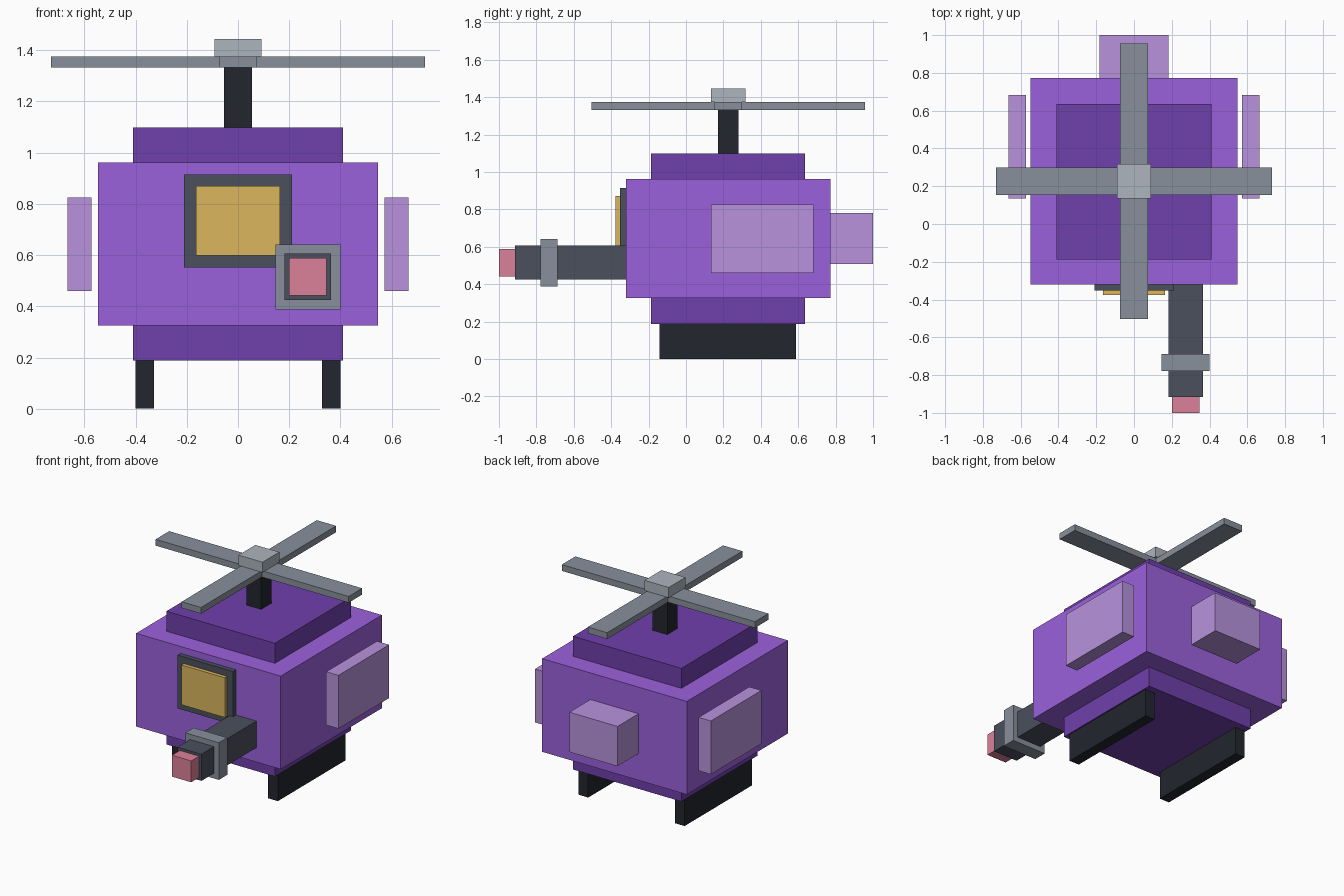
import bpy
import bmesh
from mathutils import Vector

if "Cube" in bpy.data.objects:
    bpy.data.objects.remove(bpy.data.objects["Cube"])


def material(name, r, g, b):
    m = bpy.data.materials.new(name)
    m.diffuse_color = (r, g, b, 1)
    m.use_nodes = True
    m.node_tree.nodes["Principled BSDF"].inputs["Base Color"].default_value = m.diffuse_color
    return m


purple = material("purple", 0.33, 0.12, 0.72)
deep_purple = material("deep_purple", 0.16, 0.05, 0.41)
lilac = material("lilac", 0.48, 0.29, 0.72)
black = material("black", 0.016, 0.019, 0.026)
slate = material("slate", 0.07, 0.08, 0.11)
steel = material("steel", 0.25, 0.28, 0.33)
light_steel = material("light_steel", 0.42, 0.46, 0.52)
amber = material("amber", 0.71, 0.47, 0.11)
pink = material("pink", 0.72, 0.22, 0.32)


def box(name, x, y, z, mat):
    """Box spanning the (min, max) pair given on each axis."""
    bm = bmesh.new()
    bmesh.ops.create_cube(bm, size=1)
    lo, hi = (Vector(p) for p in zip(x, y, z))
    bmesh.ops.scale(bm, vec=hi - lo, verts=bm.verts)
    mesh = bpy.data.meshes.new(name)
    bm.to_mesh(mesh)
    bm.free()
    mesh.materials.append(mat)
    obj = bpy.data.objects.new(name, mesh)
    obj.location = (lo + hi) / 2
    bpy.context.collection.objects.link(obj)
    return obj


def centred(c, half):
    return (c - half, c + half)


def pair(name, x, y, z, mat):
    """Matching boxes on the right and left sides."""
    box("right_" + name, x, y, z, mat)
    box("left_" + name, (-x[1], -x[0]), y, z, mat)


# Hull with narrower stepped core above and below
box("hull", (-0.547, 0.547), (-0.32, 0.773), (0.325, 0.962), purple)
box("hull_core", (-0.41, 0.41), (-0.187, 0.635), (0.188, 1.099), deep_purple)

# Side and rear pods, landing skids
pair("side_pod", (0.573, 0.665), (0.135, 0.682), (0.46, 0.825), lilac)
box("rear_pod", (-0.182, 0.182), (0.773, 1.0), (0.508, 0.78), lilac)
pair("skid", (0.328, 0.401), (-0.142, 0.588), (0, 0.188), black)

# Rotor: mast, crossed blades and cap
RY = 0.226
blade_z = (1.332, 1.375)
box("rotor_mast", (-0.055, 0.055), centred(RY, 0.055), (1.099, 1.332), black)
box("cross_blade", (-0.73, 0.73), centred(RY, 0.073), blade_z, steel)
box("long_blade", (-0.073, 0.073), centred(RY, 0.73), blade_z, steel)
box("rotor_cap", (-0.091, 0.091), centred(RY, 0.091), (1.375, 1.445), light_steel)

# Front window
box("window_frame", (-0.21, 0.21), (-0.352, -0.32), (0.551, 0.915), slate)
box("window_glass", (-0.164, 0.164), (-0.377, -0.352), (0.598, 0.87), amber)

# Front barrel with collar and tip
BX, BZ = 0.273, 0.515
for name, half, y, mat in (
    ("barrel", 0.091, (-0.915, -0.32), slate),
    ("barrel_collar", 0.127, (-0.778, -0.687), steel),
    ("barrel_tip", 0.073, (-1.0, -0.915), pink),
):
    box(name, centred(BX, half), y, centred(BZ, half), mat)
